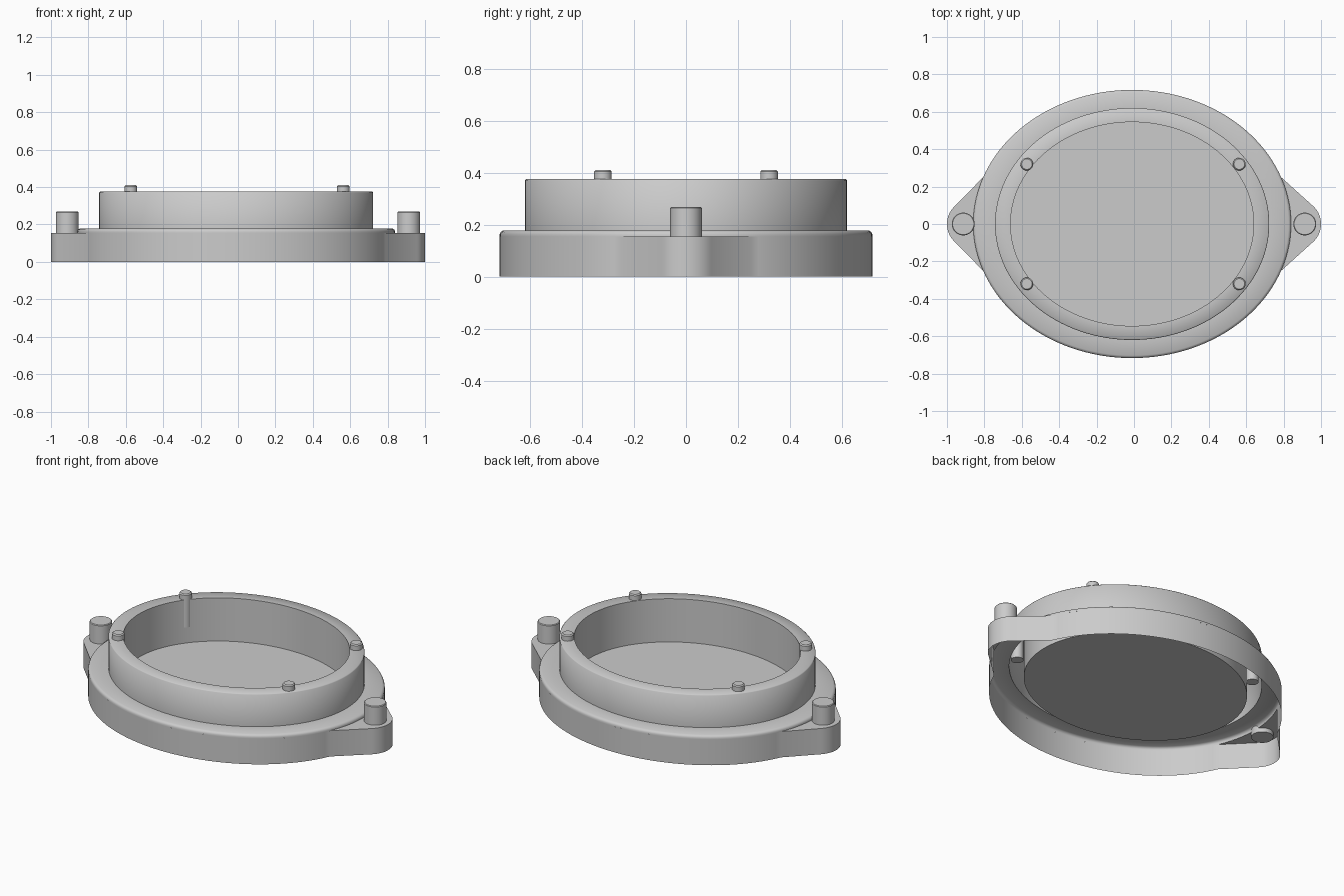
import bpy, bmesh, math

if "Cube" in bpy.data.objects:
    bpy.data.objects.remove(bpy.data.objects["Cube"])

CX = -0.01            # centre of the oval body
RX, RY = 0.85, 0.717  # outer flange radii
EAR_Z = 0.155         # top of the ears


def finish(bm, name, angle=30):
    me = bpy.data.meshes.new(name)
    bm.to_mesh(me)
    bm.free()
    ob = bpy.data.objects.new(name, me)
    bpy.context.collection.objects.link(ob)
    bpy.ops.object.select_all(action='DESELECT')
    ob.select_set(True)
    bpy.context.view_layer.objects.active = ob
    bpy.ops.object.shade_smooth_by_angle(angle=math.radians(angle))
    return ob


def loft(bm, loops):
    """Bridge closed loops of equal length, return their vertices."""
    rings = [[bm.verts.new(p) for p in loop] for loop in loops]
    for a, b in zip(rings, rings[1:]):
        n = len(a)
        for i in range(n):
            j = (i + 1) % n
            bm.faces.new((a[i], a[j], b[j], b[i]))
    return rings


def oval(rx, ry, z, cx=0.0, cy=0.0, n=128):
    return [(cx + rx * math.cos(2 * math.pi * i / n),
             cy + ry * math.sin(2 * math.pi * i / n), z) for i in range(n)]


def arc(rx, ry, cx, a0, a1, n):
    return [(cx + rx * math.cos(a0 + (a1 - a0) * i / n),
             ry * math.sin(a0 + (a1 - a0) * i / n)) for i in range(n + 1)]


# oval body: flange with rounded edge, raised ring, recessed floor
bm = bmesh.new()
profile = [(RX, RY, EAR_Z), (RX, RY, 0.164), (0.846, 0.713, 0.172),
           (0.836, 0.703, 0.178), (0.733, 0.62, 0.178), (0.733, 0.62, 0.37),
           (0.728, 0.615, 0.375), (0.65, 0.545, 0.375), (0.65, 0.545, 0.115)]
rings = loft(bm, [oval(rx, ry, z, CX) for rx, ry, z in profile])
bm.faces.new(rings[-1])
finish(bm, "oval_body", 50)

# ear outlines: rounded tip with straight sides meeting the oval
T0 = math.asin(0.25 / RY)
EAR_C, EAR_R = 0.87, 0.13


def ear_arc(side):
    px = side * CX + RX * math.cos(T0)
    vx, vy = px - EAR_C, 0.25
    a = math.atan2(vy, vx) - math.acos(EAR_R / math.hypot(vx, vy))
    pts = arc(EAR_R, EAR_R, EAR_C, -a, a, 24)
    return [(side * x, side * y) for x, y in pts]


# hollow skirt following oval and ears
outline = (arc(RX, RY, CX, T0, math.pi - T0, 56) + ear_arc(-1) +
           arc(RX, RY, CX, math.pi + T0, 2 * math.pi - T0, 56) + ear_arc(1))
bm = bmesh.new()
loft(bm, [[(x, y, z) for x, y in outline] for z in (0.0, EAR_Z)])
finish(bm, "skirt")

# flat ear tops
for side, label in ((-1, "left"), (1, "right")):
    mid = 0 if side > 0 else math.pi
    inner = arc(RX, RY, CX, mid + T0, mid - T0, 16)
    bm = bmesh.new()
    bm.faces.new([bm.verts.new((x, y, EAR_Z)) for x, y in ear_arc(side) + inner])
    finish(bm, label + "_ear_top")


def pin(name, x, y, r, z0, z1, b=0.006):
    bm = bmesh.new()
    loops = loft(bm, [oval(r, r, z0, x, y, 32), oval(r, r, z1 - b, x, y, 32),
                      oval(r - b, r - b, z1, x, y, 32)])
    bm.faces.new(loops[-1])
    bm.faces.new(loops[0][::-1])
    finish(bm, name)


# ear pins and ring pins
for s in (-1, 1):
    pin("ear_pin", s * 0.913, 0, 0.061, 0.13, 0.268, 0.004)
    for t in (-1, 1):
        pin("ring_pin", -0.005 + s * 0.568, t * 0.32, 0.034, 0.21, 0.41)
